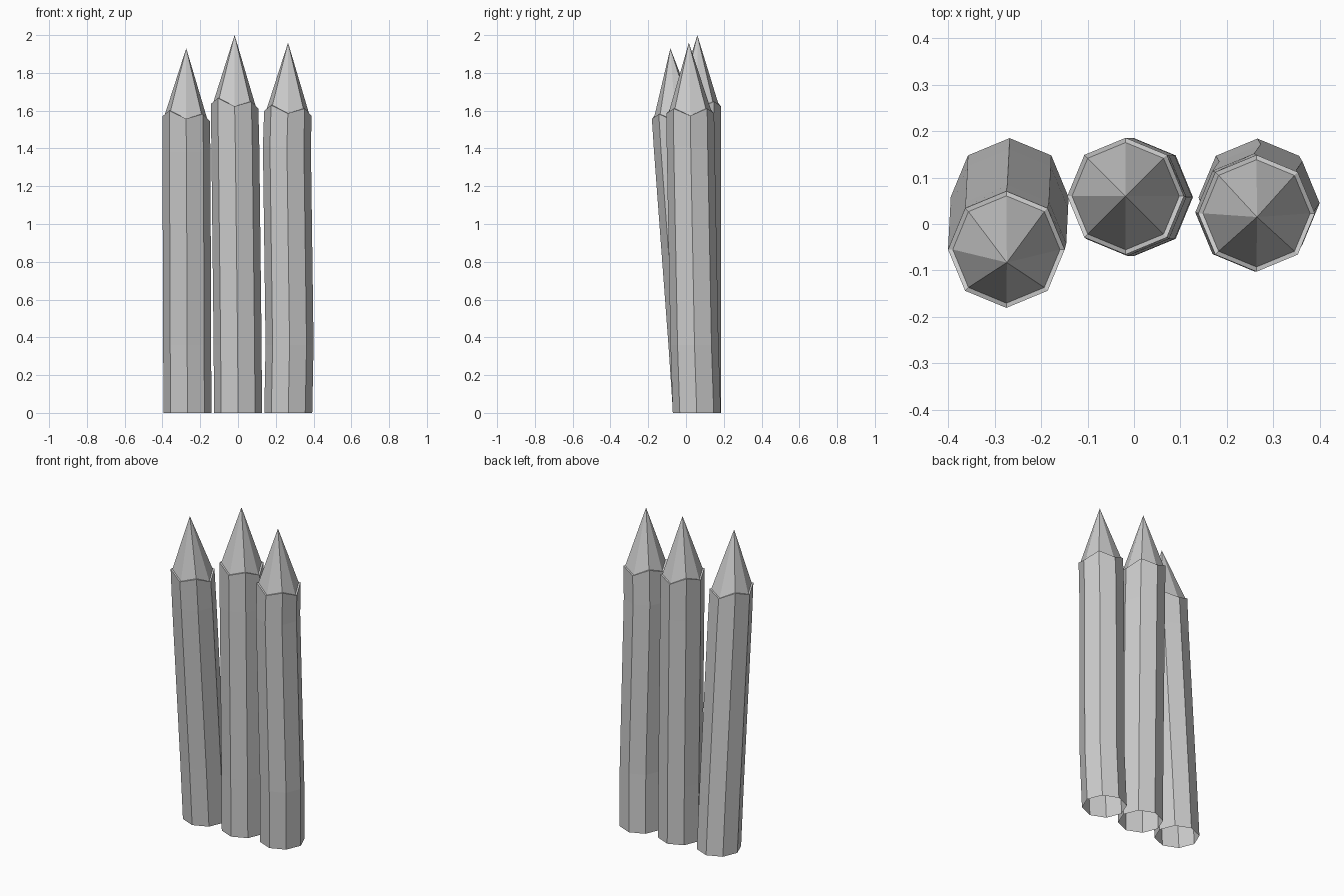
import bpy, bmesh, math

if "Cube" in bpy.data.objects:
    bpy.data.objects.remove(bpy.data.objects["Cube"])

SIDES = 8
R = 0.127


def stake(name, centres, rim, rim_z, tip):
    """Open-bottomed octagonal log with a jagged cut rim and a sharpened tip."""
    bm = bmesh.new()

    def ring(cx, cy, r, z, jagged=False):
        verts = []
        for i in range(SIDES):
            a = 2 * math.pi * i / SIDES
            dx, dy = r * math.cos(a), r * math.sin(a)
            # rim dips at the axis corners, rises at the diagonals, slopes to +x
            h = z + (0.034 * (i % 2) - 0.1 * dx * R / r if jagged else 0)
            verts.append(bm.verts.new((cx + dx, cy + dy, h)))
        return verts

    # slightly bent shaft, then rim and narrow ledge
    rings = [ring(x, y, R, z) for x, y, z in centres]
    rings.append(ring(*rim, R * 0.99, rim_z, True))
    rings.append(ring(*rim, R * 0.91, rim_z, True))
    for low, high in zip(rings, rings[1:]):
        for i in range(SIDES):
            j = (i + 1) % SIDES
            bm.faces.new((low[i], low[j], high[j], high[i]))

    # sharpened point
    apex = bm.verts.new(tip)
    top = rings[-1]
    for i in range(SIDES):
        bm.faces.new((top[i], top[(i + 1) % SIDES], apex))

    mesh = bpy.data.meshes.new(name)
    bm.to_mesh(mesh)
    bm.free()
    obj = bpy.data.objects.new(name, mesh)
    bpy.context.collection.objects.link(obj)


# leaning left stake
stake("left_stake",
      [(-0.268, 0.058, 0), (-0.269, 0.034, 0.36), (-0.273, -0.042, 1.38)],
      (-0.275, -0.055), 1.557, (-0.274, -0.083, 1.93))
# tall upright middle stake
stake("middle_stake",
      [(0.0, 0.058, 0), (-0.002, 0.058, 0.36), (-0.014, 0.058, 1.4)],
      (-0.018, 0.06), 1.623, (-0.018, 0.06, 2.0))
# gently bent right stake
stake("right_stake",
      [(0.266, 0.057, 0), (0.273, 0.045, 0.36), (0.259, 0.025, 1.41)],
      (0.264, 0.023), 1.586, (0.265, 0.015, 1.96))
